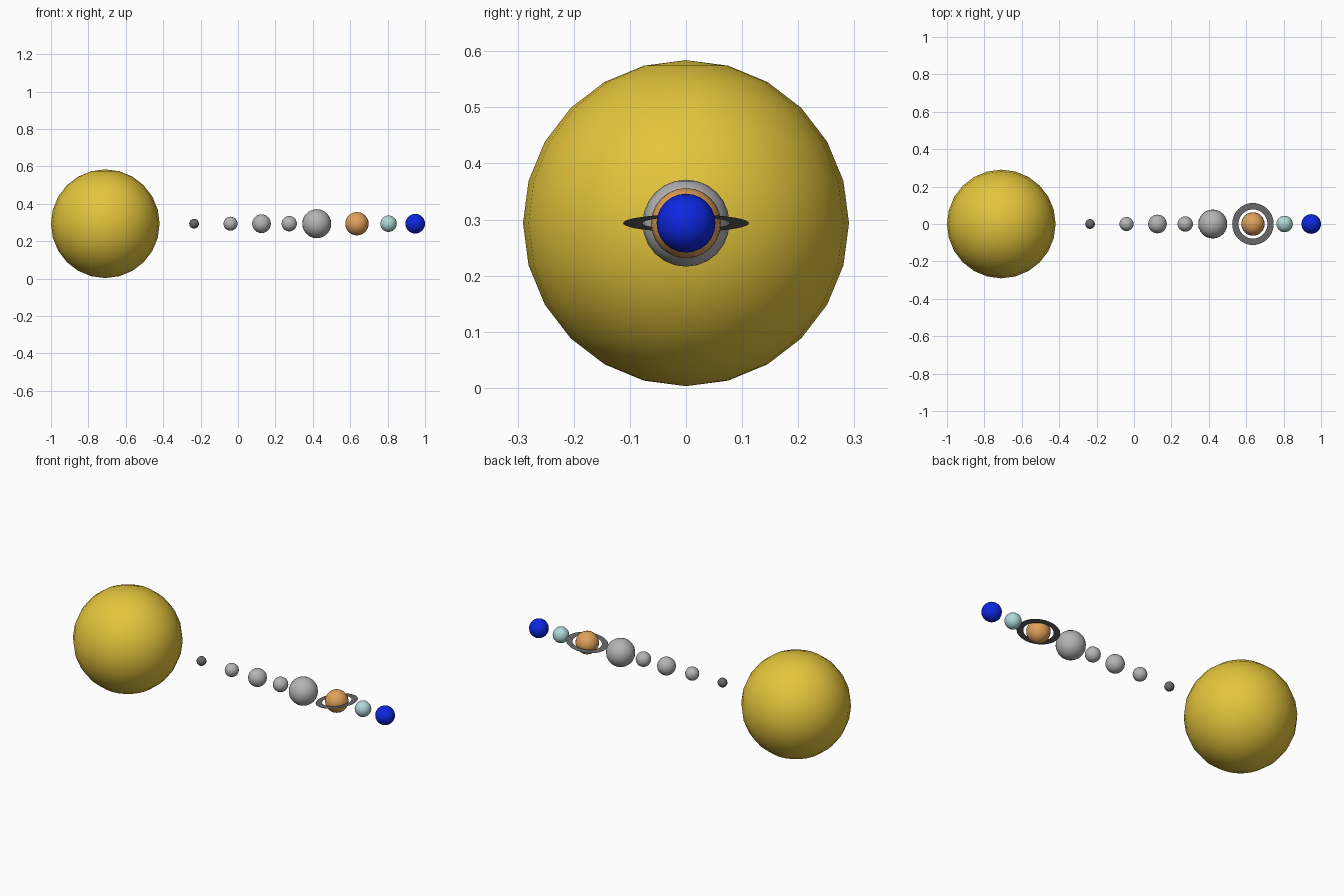
import bpy, bmesh, math

if "Cube" in bpy.data.objects:
    bpy.data.objects.remove(bpy.data.objects["Cube"])

Z = 0.2935  # height of the common axis


def material(name, rgb):
    m = bpy.data.materials.new(name)
    m.diffuse_color = (*rgb, 1)
    m.use_nodes = True
    m.node_tree.nodes["Principled BSDF"].inputs["Base Color"].default_value = m.diffuse_color
    return m


yellow = material("sun_yellow", (0.78, 0.56, 0.045))
dark = material("dark_gray", (0.14, 0.14, 0.14))
gray = material("light_gray", (0.46, 0.46, 0.46))
orange = material("orange", (0.75, 0.36, 0.105))
pale = material("pale_cyan", (0.43, 0.69, 0.69))
blue = material("deep_blue", (0.004, 0.02, 0.75))


def finish(bm, name, x, mat, smooth=True):
    me = bpy.data.meshes.new(name)
    for f in bm.faces:
        f.smooth = smooth
    bm.to_mesh(me)
    bm.free()
    me.materials.append(mat)
    ob = bpy.data.objects.new(name, me)
    ob.location = (x, 0, Z)
    bpy.context.collection.objects.link(ob)
    return ob


def ball(name, x, r, mat):
    bm = bmesh.new()
    bmesh.ops.create_uvsphere(bm, u_segments=24, v_segments=12, radius=r)
    return finish(bm, name, x, mat)


# Sun and the row of planets
for spec in (
    ("sun", -0.7095, 0.2905, yellow),
    ("first_planet", -0.235, 0.026, dark),
    ("second_planet", -0.04, 0.0375, gray),
    ("third_planet", 0.1255, 0.05, gray),
    ("fourth_planet", 0.274, 0.041, gray),
    ("giant_planet", 0.421, 0.0775, gray),
    ("ringed_planet", 0.636, 0.0625, orange),
    ("seventh_planet", 0.805, 0.044, pale),
    ("outer_planet", 0.9475, 0.0525, blue),
):
    ball(*spec)

# Flat tilted ring
bm = bmesh.new()
N = 48
loops = [[bm.verts.new((r * math.cos(2 * math.pi * i / N), r * math.sin(2 * math.pi * i / N), 0))
          for i in range(N)] for r in (0.078, 0.112)]
for i in range(N):
    j = (i + 1) % N
    bm.faces.new((loops[0][i], loops[1][i], loops[1][j], loops[0][j]))
ring = finish(bm, "planet_ring", 0.636, dark, smooth=False)
ring.rotation_euler.y = -math.radians(8)
